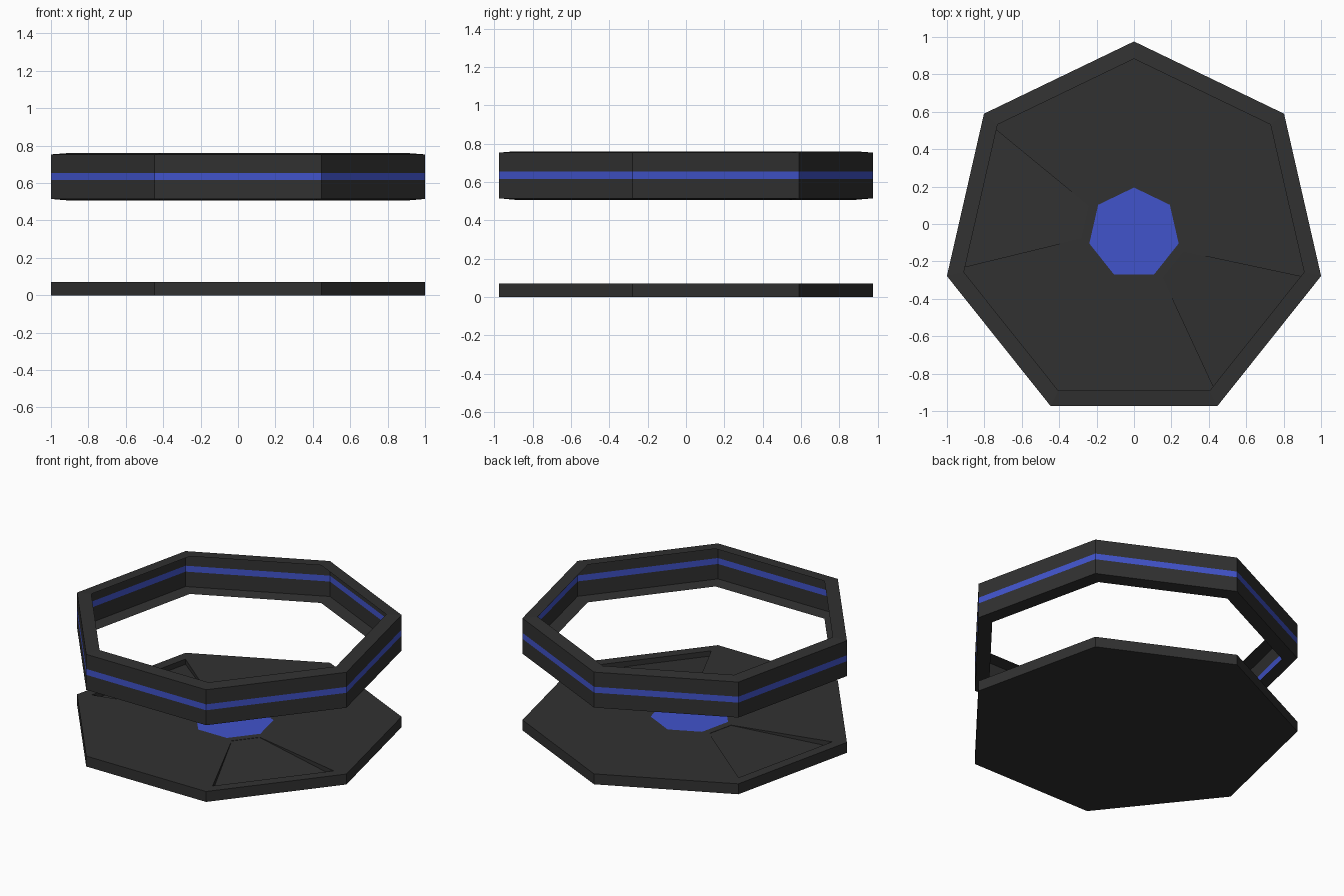
import bpy
from math import sin, cos, radians
from mathutils import Vector

SIDES = 7
STEP = 360 / SIDES
RADIUS = 1.026
INNER = 0.933
HUB = 0.245
CENTRE_Y = -0.05
DECK = 0.07

cube = bpy.data.objects.get("Cube")
if cube:
    bpy.data.objects.remove(cube, do_unlink=True)


def material(name, colour):
    mat = bpy.data.materials.new(name)
    mat.use_nodes = True
    mat.diffuse_color = (*colour, 1)
    mat.node_tree.nodes["Principled BSDF"].inputs["Base Color"].default_value = (*colour, 1)
    return mat


charcoal = material("charcoal", (0.031, 0.031, 0.031))
blue = material("blue", (0.053, 0.088, 0.6))


def polar(radius, angle, z):
    a = radians(angle)
    return Vector((radius * cos(a), radius * sin(a) + CENTRE_Y, z))


def make_object(name, verts, faces, mats):
    mesh = bpy.data.meshes.new(name)
    mesh.from_pydata(verts, [], faces)
    for mat in mats:
        mesh.materials.append(mat)
    obj = bpy.data.objects.new(name, mesh)
    bpy.context.collection.objects.link(obj)
    return obj


def heptagon(name, profile, mats, cap_bottom=False, cap_top=False):
    """Sweep a (radius, height) profile, listed bottom to top, around seven corners."""
    verts = [polar(r, 90 + i * STEP, z) for r, z in profile for i in range(SIDES)]
    faces = []
    for row in range(len(profile) - 1):
        low, high = row * SIDES, (row + 1) * SIDES
        for i in range(SIDES):
            j = (i + 1) % SIDES
            faces.append((low + i, low + j, high + j, high + i))
    if cap_bottom:
        faces.append(tuple(reversed(range(SIDES))))
    if cap_top:
        faces.append(tuple(range(len(verts) - SIDES, len(verts))))
    return make_object(name, verts, faces, mats)


# Upper ring: an open channel with two sloping flanges and a painted band
ring = heptagon("upper_ring", [(INNER, 0.507), (RADIUS, 0.515), (RADIUS, 0.615),
                               (RADIUS, 0.655), (RADIUS, 0.753), (INNER, 0.76)],
                [charcoal, blue])
for face in ring.data.polygons:
    if abs(face.center.z - 0.635) < 0.01:
        face.material_index = 1

# Base slab: bottom and sides, with the blue hub closing the middle of the deck
heptagon("base_slab", [(RADIUS, 0), (RADIUS, DECK)], [charcoal], True)
heptagon("centre_plate", [(HUB, DECK - 0.004), (HUB, DECK)], [blue], False, True)


def deck_sector(name, middle, sunken):
    """One wedge of the deck, flat or holding a panel that ramps down outwards."""
    half = STEP / 2
    verts = [polar(r, middle + a, DECK)
             for r, a in ((HUB, -half), (RADIUS, -half), (RADIUS, half), (HUB, half))]
    faces = [(0, 1, 2, 3)]
    if sunken:
        outline = ((0.282, -18.4), (0.94, -24.1), (0.94, 24.1), (0.282, 18.4))
        verts += [polar(r, middle + a, DECK) for r, a in outline]
        verts += [polar(r, middle + a, DECK - (0.035 if r > 0.5 else 0.002))
                  for r, a in outline]
        faces = [(8, 9, 10, 11)]
        for start in (0, 4):
            for i in range(4):
                j = (i + 1) % 4
                faces.append((start + i, start + j, start + j + 4, start + i + 4))
    make_object(name, verts, faces, [charcoal])


# Seven deck wedges; two opposite ones hold the sunken panels
for i in range(SIDES):
    deck_sector(f"deck_sector_{i + 1}", 90 + (i + 0.5) * STEP, i in (1, 4))
